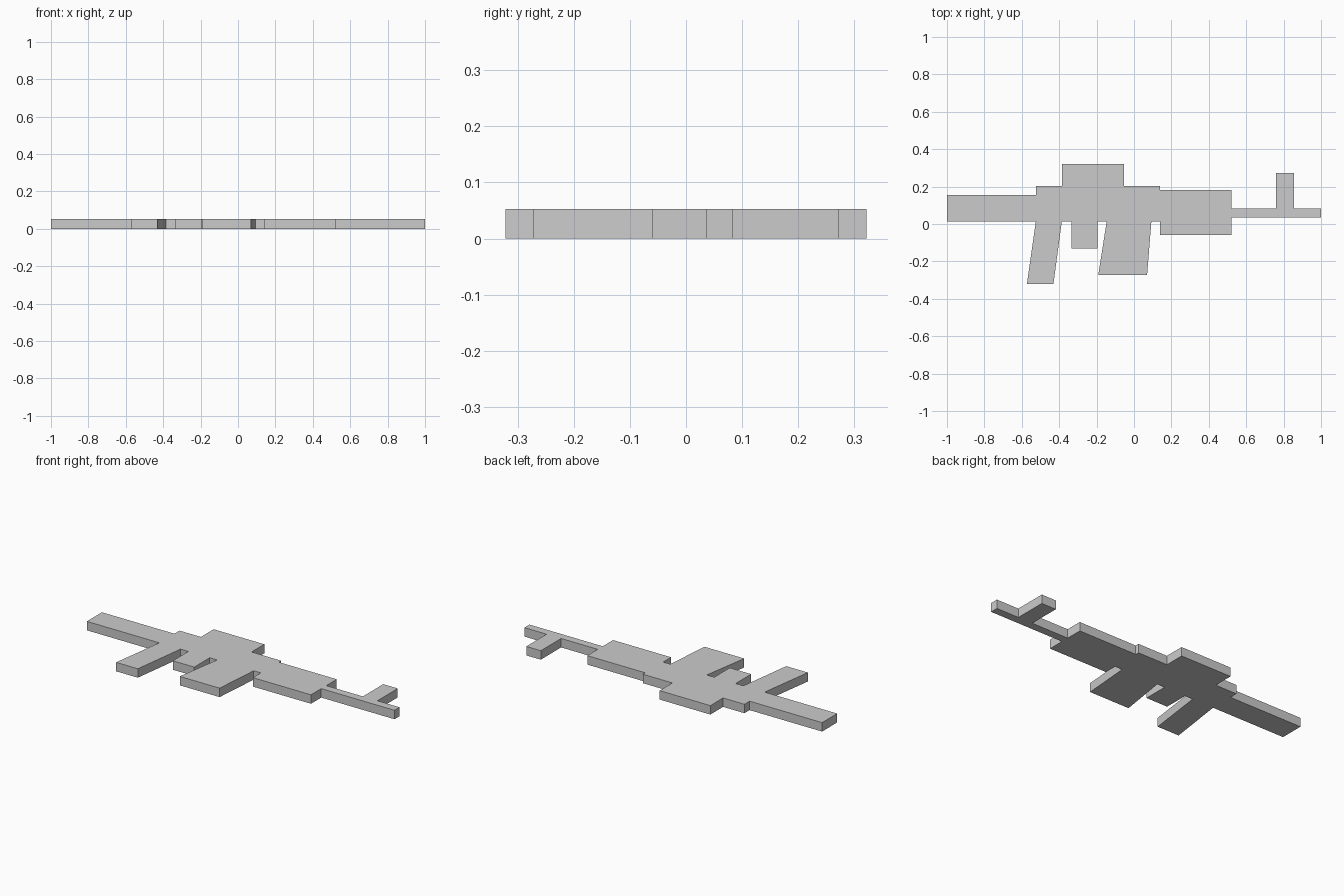
import bpy
import bmesh

cube = bpy.data.objects.get("Cube")
if cube:
    bpy.data.objects.remove(cube, do_unlink=True)

THICKNESS = 0.053
BELLY = 0.014  # underside line shared by stock and receiver

grey = bpy.data.materials.new("plain grey")
grey.use_nodes = True
colour = (0.6, 0.6, 0.6, 1)
grey.diffuse_color = colour
grey.node_tree.nodes["Principled BSDF"].inputs["Base Color"].default_value = colour


def step(x0, x1, y):
    """Two corners of a square step in the outline."""
    return [(x0, y), (x1, y)]


# Upper edge, from the stock end to the muzzle
upper = (
    step(-1, -0.525, 0.155)         # stock
    + step(-0.525, -0.385, 0.203)   # receiver rear
    + step(-0.385, -0.053, 0.322)   # sight block
    + step(-0.053, 0.14, 0.203)     # receiver front
    + step(0.14, 0.52, 0.181)       # handguard
    + step(0.52, 0.76, 0.083)       # barrel
    + step(0.76, 0.855, 0.273)      # front post
    + step(0.855, 1, 0.083)         # muzzle
)

# Lower edge, from the muzzle back to the stock end
lower = (
    step(1, 0.52, 0.036)                                      # barrel
    + step(0.52, 0.14, -0.06)                                 # handguard
    + [(0.14, BELLY), (0.093, BELLY)]                         # receiver
    + step(0.07, -0.191, -0.272) + [(-0.146, BELLY)]          # slanted magazine
    + [(-0.195, BELLY)] + step(-0.195, -0.335, -0.131)        # trigger block
    + [(-0.335, BELLY), (-0.386, BELLY)]
    + step(-0.431, -0.573, -0.322)                            # slanted grip
    + [(-0.525, BELLY), (-1, BELLY)]                          # stock
)

# Fill the outline and extrude it into a flat slab
bm = bmesh.new()
face = bm.faces.new([bm.verts.new((x, y, 0)) for x, y in upper + lower])
raised = bmesh.ops.extrude_face_region(bm, geom=[face], use_keep_orig=True)["geom"]
bmesh.ops.translate(bm, vec=(0, 0, THICKNESS),
                    verts=[v for v in raised if isinstance(v, bmesh.types.BMVert)])
bmesh.ops.recalc_face_normals(bm, faces=bm.faces)

mesh = bpy.data.meshes.new("flat_silhouette")
bm.to_mesh(mesh)
bm.free()
mesh.materials.append(grey)
slab = bpy.data.objects.new("flat_silhouette", mesh)
bpy.context.collection.objects.link(slab)
